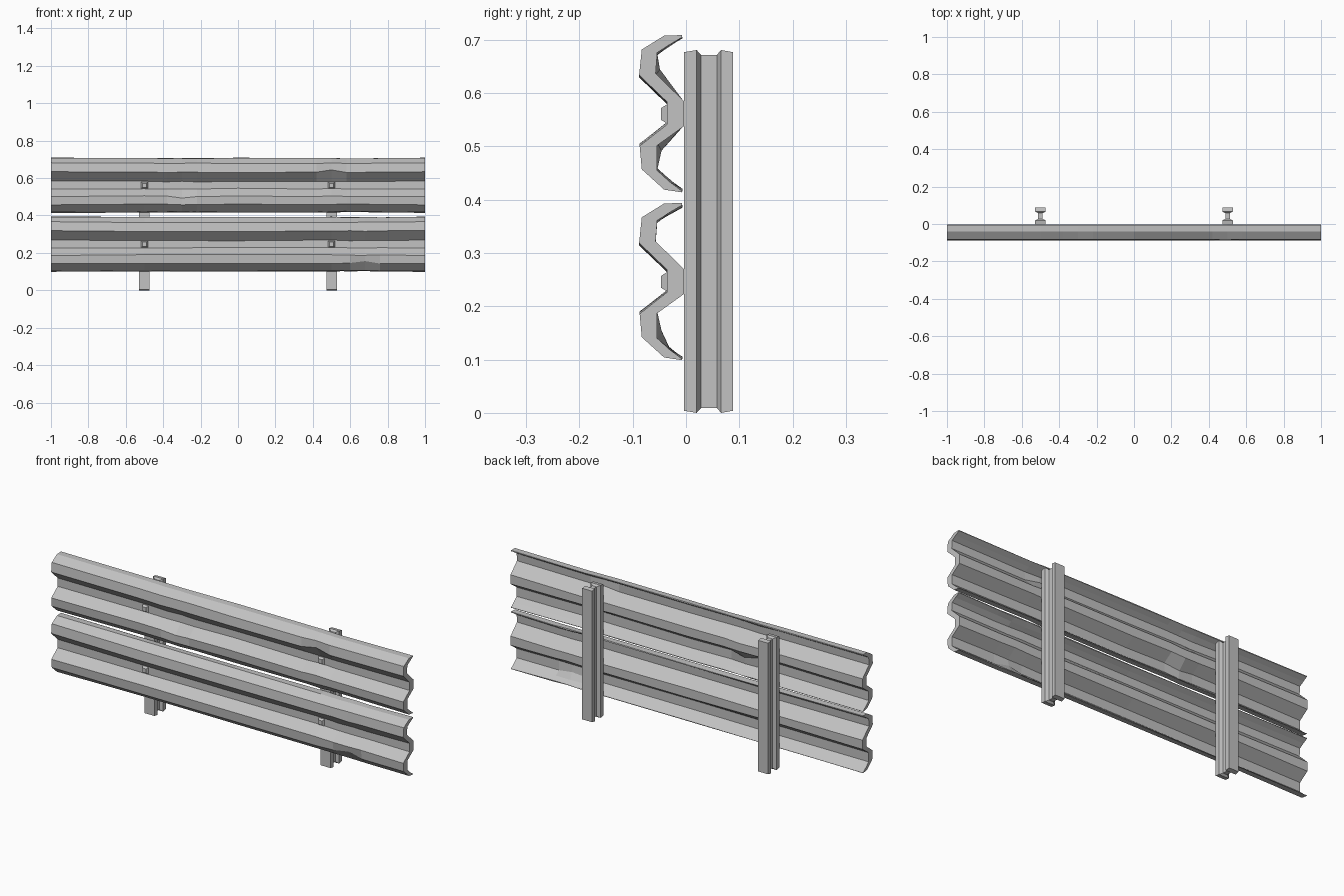
import bpy, bmesh, random

random.seed(4)
cube = bpy.data.objects.get("Cube")
if cube:
    bpy.data.objects.remove(cube)

steel = bpy.data.materials.new("galvanised_grey")
steel.use_nodes = True
GREY = (0.54, 0.54, 0.54, 1)
steel.diffuse_color = GREY
steel.node_tree.nodes["Principled BSDF"].inputs["Base Color"].default_value = GREY


def loft(name, rings):
    """Bridge equal rings; caps are strips pairing opposite ring points."""
    bm = bmesh.new()
    rows = [[bm.verts.new(p) for p in ring] for ring in rings]
    n = len(rows[0])
    for a, b in zip(rows, rows[1:]):
        for i in range(n):
            j = (i + 1) % n
            bm.faces.new((a[i], a[j], b[j], b[i]))
    for row in (rows[0], rows[-1]):
        for i in range(n // 2 - 1):
            bm.faces.new((row[i], row[i + 1], row[n - 2 - i], row[n - 1 - i]))
    bmesh.ops.recalc_face_normals(bm, faces=bm.faces)
    mesh = bpy.data.meshes.new(name)
    bm.to_mesh(mesh)
    bm.free()
    mesh.materials.append(steel)
    obj = bpy.data.objects.new(name, mesh)
    bpy.context.collection.objects.link(obj)
    return obj


# Corrugated rail cross-section (y, z), top to bottom
FRONT = [(-.008, .709), (-.041, .708), (-.083, .682), (-.088, .634), (-.036, .584),
         (-.036, .541), (-.087, .501), (-.083, .457), (-.041, .419), (-.008, .414)]
BACK = [(-.007, .705), (-.031, .691), (-.054, .676), (-.057, .637), (-.004, .585),
        (-.004, .538), (-.054, .502), (-.054, .455), (-.031, .434), (-.007, .416)]


def rail(name, drop, dents):
    """Rail with slightly uneven ridges and a few dents (x, ridge, dz)."""
    stations = {-1, -.5, 0, .5, 1}
    for x, _, _ in dents:
        stations |= {x - .08, x, x + .08}
    rings = []
    for x in sorted(stations):
        ring = []
        for side in (FRONT, BACK):
            pts = []
            for i, (y, z) in enumerate(side):
                if abs(x) < 1:
                    # small wear, kept inside the end outline
                    z += random.uniform(0, .005) * (-1 if i < 5 else 1)
                for dent_x, ridge, dz in dents:
                    if x == dent_x and i == ridge:
                        y, z = y + .008, z + dz
                pts.append((x, y, z - drop))
            ring += pts if side is FRONT else pts[::-1]
        rings.append(ring)
    loft(name, rings)


rail("upper_rail", 0, [(-.3, 6, -.012), (.5, 3, .012)])
rail("lower_rail", .315, [(.68, 7, .01)])

# Post section stations: y, half width, inset of the cut ends
POST = [(-.004, .028, .004), (.02, .028, 0), (.028, .012, .009),
        (.058, .012, .009), (.066, .028, 0), (.088, .028, .004)]

for side, x in (("right", -.5), ("left", .5)):
    # I-beam post
    rings = []
    for base, sign in ((0, 1), (.681, -1)):
        half = [[(x + s * w, y, base + sign * e) for y, w, e in POST] for s in (-1, 1)]
        rings.append(half[0] + half[1][::-1])
    loft(side + "_post", rings)
    # Tapered bolt heads in the rail valleys
    for level, z in (("upper", .561), ("lower", .246)):
        loft(f"{side}_{level}_bolt",
             [[(x + a * r, y, z + b * r) for a, b in ((-1, -1), (-1, 1), (1, 1), (1, -1))]
              for y, r in ((-.034, .019), (-.047, .011))])
